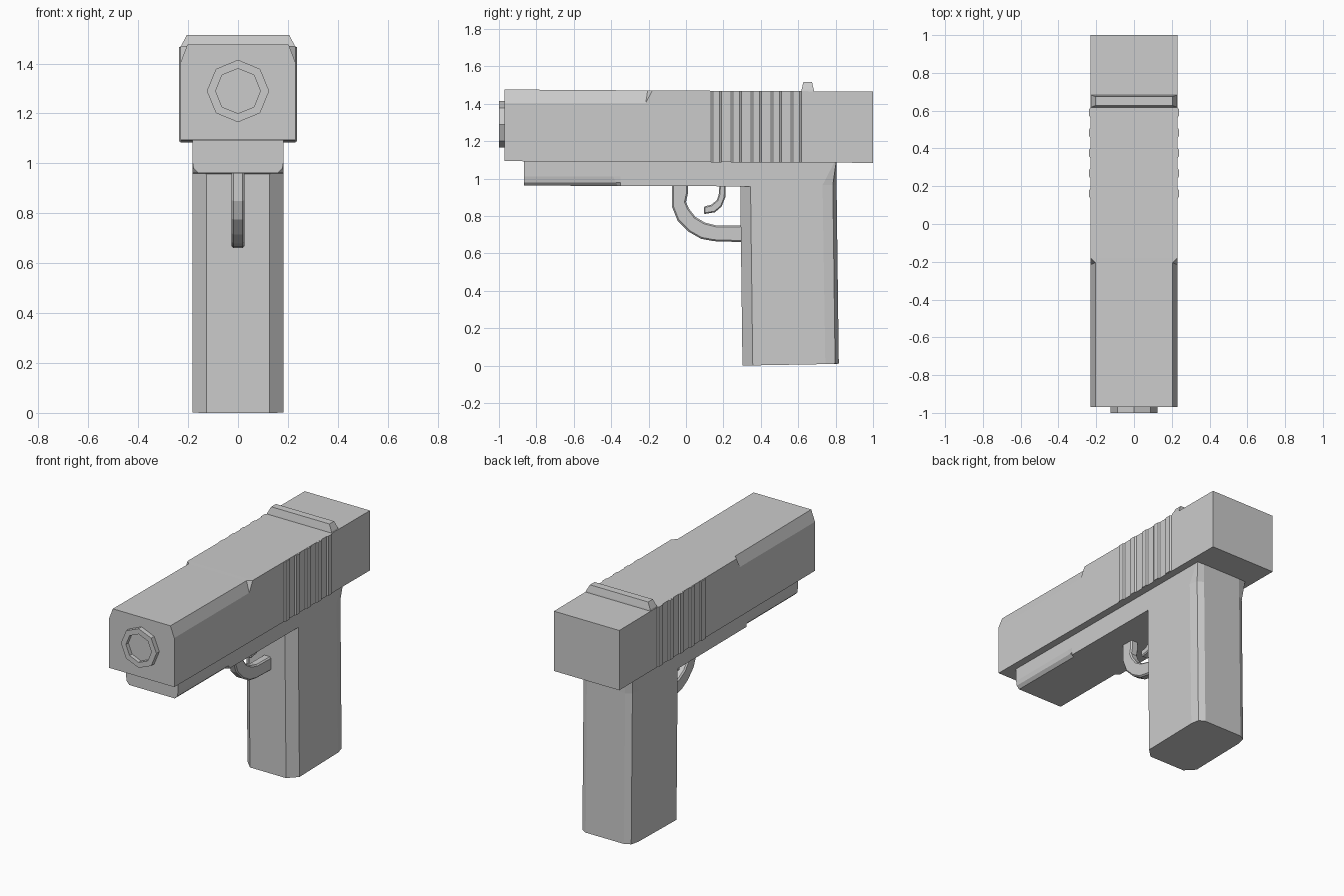
import bpy, bmesh
from math import sin, cos, pi


def skin(name, rings):
    """Join equal-length closed rings of points and cap both ends."""
    bm = bmesh.new()
    loops = [[bm.verts.new(p) for p in ring] for ring in rings]
    n = len(loops[0])
    for a, b in zip(loops, loops[1:]):
        for i in range(n):
            j = (i + 1) % n
            bm.faces.new((a[i], a[j], b[j], b[i]))
    bm.faces.new(loops[0])
    bm.faces.new(loops[-1])
    bmesh.ops.remove_doubles(bm, verts=bm.verts, dist=1e-4)
    bmesh.ops.recalc_face_normals(bm, faces=bm.faces)
    mesh = bpy.data.meshes.new(name)
    bm.to_mesh(mesh)
    bm.free()
    obj = bpy.data.objects.new(name, mesh)
    bpy.context.collection.objects.link(obj)
    return obj


def mirrored(half):
    """Complete a half ring across x = 0."""
    return half + [(-x, y, z) for x, y, z in reversed(half)]


def plate(name, outline, half_width, bevel=0.0):
    """Side outline (y, z) given thickness along x."""
    obj = skin(name, [[(x, y, z) for y, z in outline] for x in (-half_width, half_width)])
    if bevel:
        mod = obj.modifiers.new("edge_bevel", 'BEVEL')
        mod.width = bevel
        mod.segments = 1
        mod.limit_method = 'ANGLE'
        mod.angle_limit = 1.0
    return obj


# Slide: upper edges chamfered on the front half only
W = 0.23
skin("slide", [
    mirrored([(0.203, -0.97, 1.476), (W, -0.97, 1.405), (W, -0.97, 1.093)]),
    mirrored([(0.203, -0.205, 1.471), (W, -0.215, 1.405), (W, -0.21, 1.089)]),
    mirrored([(W, -0.18, 1.471), (W, -0.18, 1.471), (W, -0.18, 1.089)]),
    mirrored([(W, 1.0, 1.465), (W, 1.0, 1.465), (W, 1.0, 1.084)]),
])

# Grip ridges on both sides of the slide
for i in range(5):
    y = 0.162 + i * 0.107
    for side, s in (("right", 1), ("left", -1)):
        skin(f"slide_ridge_{side}_{i + 1}", [
            [(s * 0.22, y - 0.028, z), (s * W, y - 0.028, z),
             (s * 0.237, y - 0.018, z), (s * 0.237, y + 0.018, z),
             (s * W, y + 0.028, z), (s * 0.22, y + 0.028, z)]
            for z in (1.087, 1.467)])

# Rear sight bar
skin("rear_sight", [
    mirrored([(W, 0.615, 1.46), (W, 0.685, 1.46)]),
    mirrored([(0.226, 0.618, 1.475), (0.226, 0.683, 1.475)]),
    mirrored([(0.205, 0.627, 1.515), (0.205, 0.674, 1.515)]),
])

# Eight-sided barrel end with a shallow recess
skin("barrel", [
    [(r * sin(i * pi / 4), y, 1.29 + r * cos(i * pi / 4)) for i in range(8)]
    for r, y in ((0.125, -0.95), (0.125, -1.0), (0.09, -1.0), (0.09, -0.975))])

# Frame: rounded lower edges at the front
F = 0.183
skin("frame", [
    mirrored([(F, -0.865, 1.095), (F, -0.865, 1.01), (0.178, -0.865, 0.98), (0.16, -0.865, 0.962)]),
    mirrored([(F, -0.39, 1.095), (F, -0.39, 1.01), (0.178, -0.375, 0.98), (0.16, -0.365, 0.961)]),
    mirrored([(F, -0.35, 1.095), (F, -0.35, 1.01), (F, -0.35, 0.98), (F, -0.35, 0.961)]),
    mirrored([(F, 0.36, 1.095), (F, 0.36, 1.01), (F, 0.36, 0.98), (F, 0.36, 0.958)]),
])

# Grip: chamfered corners, rear chamfer closing at the slide
skin("grip", [
    mirrored([(0.127, 0.302, 0.0), (F, 0.357, 0.001), (F, 0.745, 0.008),
              (0.172, 0.797, 0.01), (0.135, 0.817, 0.01)]),
    mirrored([(0.127, 0.29, 0.958), (F, 0.345, 0.958), (F, 0.73, 0.965),
              (0.172, 0.785, 0.965), (0.135, 0.805, 0.965)]),
    mirrored([(0.127, 0.29, 1.09), (F, 0.345, 1.09), (F, 0.795, 1.09),
              (F, 0.803, 1.09), (0.135, 0.806, 1.09)]),
])

# Trigger guard
plate("trigger_guard", [
    (-0.075, 0.98), (-0.075, 0.85), (-0.045, 0.775), (0.015, 0.715), (0.08, 0.678), (0.15, 0.665),
    (0.31, 0.66), (0.31, 0.748), (0.16, 0.75), (0.10, 0.765), (0.05, 0.795), (0.015, 0.84),
    (0.0, 0.875), (0.01, 0.92), (0.01, 0.98)], 0.027, 0.008)

# Trigger
plate("trigger", [
    (0.213, 0.98), (0.21, 0.90), (0.19, 0.85), (0.155, 0.82), (0.095, 0.81), (0.095, 0.85),
    (0.135, 0.86), (0.165, 0.885), (0.175, 0.915), (0.18, 0.98)], 0.025, 0.006)
